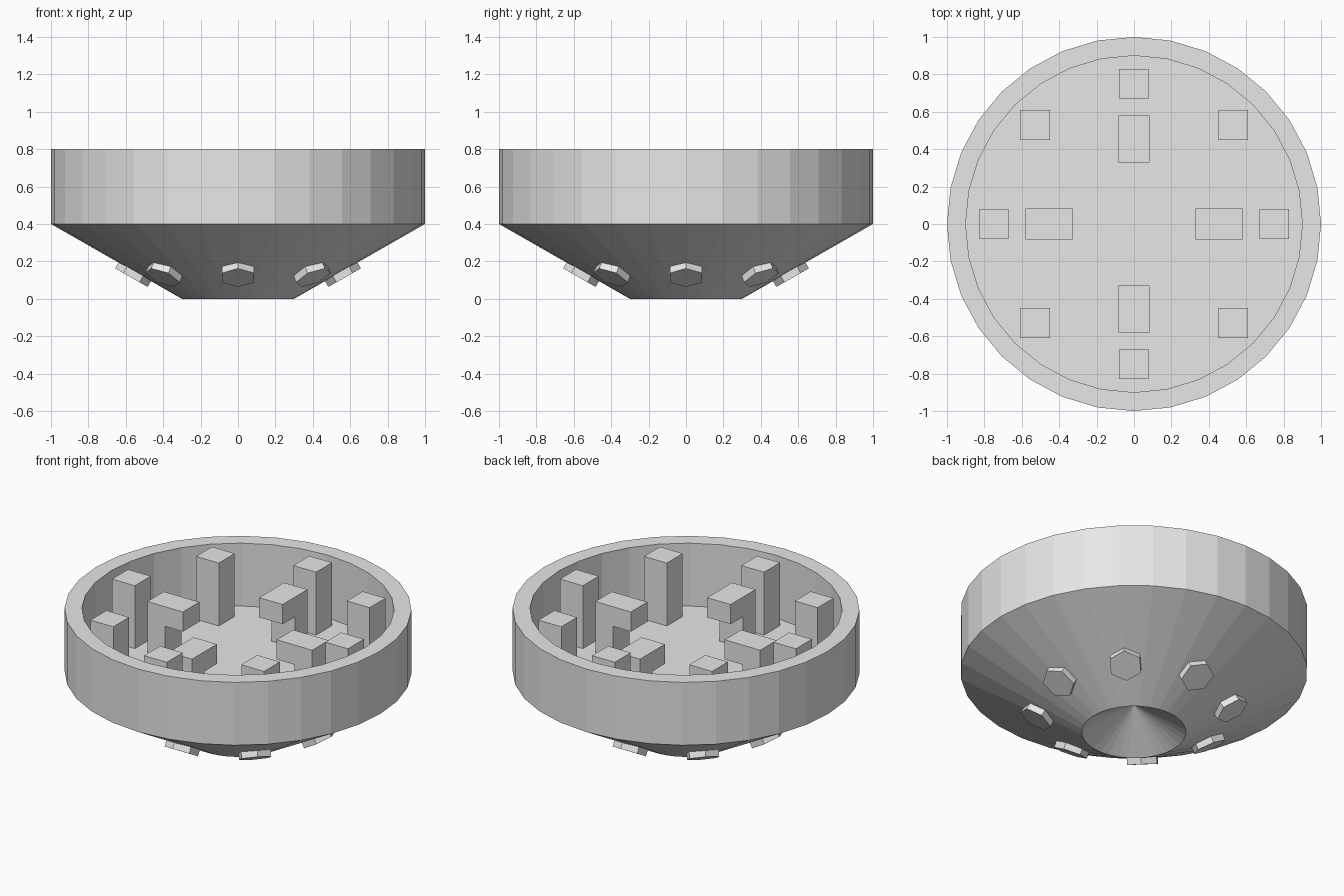
import bpy, bmesh, math
from mathutils import Matrix, Vector

if "Cube" in bpy.data.objects:
    bpy.data.objects.remove(bpy.data.objects["Cube"])

grey = bpy.data.materials.new("light grey")
grey.diffuse_color = (0.8, 0.8, 0.8, 1)
grey.use_nodes = True
grey.node_tree.nodes["Principled BSDF"].inputs["Base Color"].default_value = grey.diffuse_color


def finish(bm, name, matrix=Matrix()):
    bm.transform(matrix)
    bmesh.ops.recalc_face_normals(bm, faces=bm.faces)
    mesh = bpy.data.meshes.new(name)
    bm.to_mesh(mesh)
    bm.free()
    mesh.materials.append(grey)
    obj = bpy.data.objects.new(name, mesh)
    bpy.context.collection.objects.link(obj)
    return obj


def lathe(name, profile, sides, matrix=Matrix()):
    """Flat-sided solid of revolution; profile runs from axis to axis."""
    bm = bmesh.new()
    rings = []
    for r, z in profile:
        if r == 0:
            rings.append([bm.verts.new((0, 0, z))] * sides)
        else:
            rings.append([bm.verts.new((r * math.cos(a), r * math.sin(a), z))
                          for a in (2 * math.pi * i / sides for i in range(sides))])
    for low, high in zip(rings, rings[1:]):
        for i in range(sides):
            j = (i + 1) % sides
            corners = dict.fromkeys((low[i], low[j], high[j], high[i]))
            bm.faces.new(list(corners))
    return finish(bm, name, matrix)


def prism(name, outline, width, matrix=Matrix()):
    """Extrude an x-z outline along y, centred."""
    bm = bmesh.new()
    face = bm.faces.new([bm.verts.new((x, -width / 2, z)) for x, z in outline])
    out = bmesh.ops.extrude_face_region(bm, geom=[face])
    verts = [v for v in out["geom"] if isinstance(v, bmesh.types.BMVert)]
    bmesh.ops.translate(bm, vec=(0, width, 0), verts=verts)
    return finish(bm, name, matrix)


# Open bowl: hollow underside, sloped hull, upright wall, flat floor
lathe("bowl", [(0, 0.18), (0.3, 0), (1, 0.4), (1, 0.8),
               (0.9, 0.8), (0.9, 0.4), (0, 0.4)], 32)

slope = math.atan2(0.4, 0.7)
for k in range(8):
    angle = k * math.pi / 4
    turn = Matrix.Rotation(angle, 4, 'Z')

    # Square pillars, all aligned to the axes
    px, py = 0.75 * math.cos(angle), 0.75 * math.sin(angle)
    h = 0.08
    prism("pillar", [(-h, 0.4), (h, 0.4), (h, 0.8), (-h, 0.8)], 2 * h,
          Matrix.Translation((px, py, 0)))

    # Hexagonal studs set square to the sloped hull, a corner pointing uphill
    u = Vector((math.cos(slope), 0, math.sin(slope)))
    n = Vector((math.sin(slope), 0, -math.cos(slope)))
    t = n.cross(u)
    seat = Matrix((u, t, n)).transposed().to_4x4()
    seat.translation = (0.57, 0, 0.113)
    lathe("stud", [(0, -0.07), (0.1, -0.07), (0.1, 0), (0, 0)], 6, turn @ seat)

    # Four upright brackets with a ledge overhanging toward the centre
    if k % 2 == 0:
        prism("bracket", [(0.58, 0.4), (0.58, 0.725), (0.33, 0.725),
                          (0.33, 0.6), (0.455, 0.6), (0.455, 0.4)], 0.165, turn)
